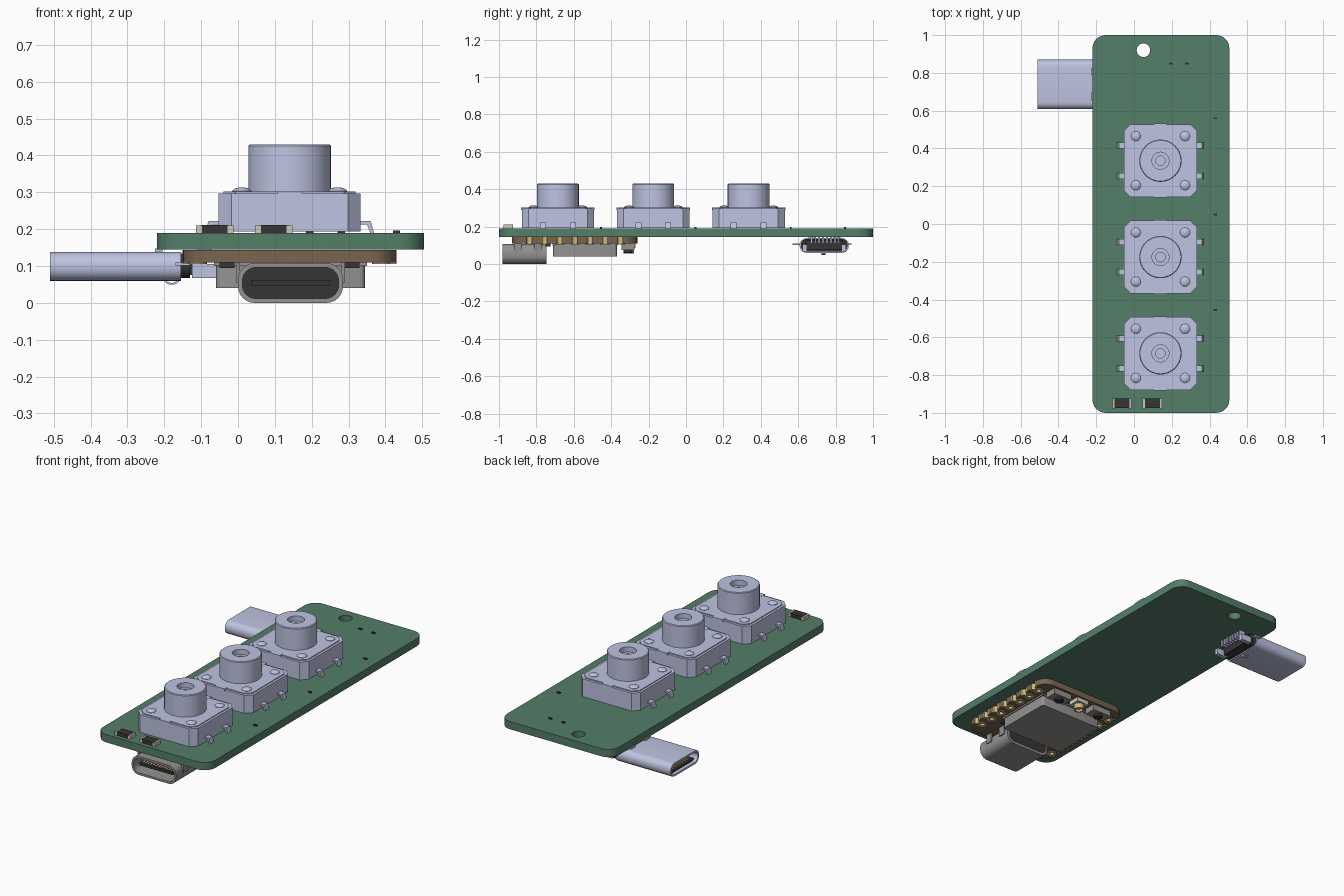
import bpy, bmesh
from math import pi, sin, cos
from mathutils import Vector
from mathutils.geometry import tessellate_polygon

if "Cube" in bpy.data.objects:
    bpy.data.objects.remove(bpy.data.objects["Cube"])


def material(name, r, g, b):
    m = bpy.data.materials.new(name)
    m.diffuse_color = (r, g, b, 1)
    m.use_nodes = True
    m.node_tree.nodes["Principled BSDF"].inputs["Base Color"].default_value = m.diffuse_color
    return m


GREEN = material("board_green", 0.09, 0.21, 0.14)
BROWN = material("board_brown", 0.19, 0.13, 0.08)
LAV = material("pale_plastic", 0.52, 0.55, 0.75)
DARK = material("dark_plastic", 0.035, 0.035, 0.035)
GOLD = material("gold", 0.65, 0.5, 0.22)
TIN = material("tin", 0.62, 0.6, 0.48)
STEEL = material("steel", 0.3, 0.29, 0.28)


def arc(cx, cy, r, a0, a1, n):
    return [(cx + r * cos(a0 + (a1 - a0) * i / n), cy + r * sin(a0 + (a1 - a0) * i / n))
            for i in range(n + 1)]


def circle(cx, cy, r, n=24):
    return arc(cx, cy, r, 0, 2 * pi, n)[:-1]


def rrect(x0, x1, y0, y1, r, n=6):
    return [p for k, (x, y) in enumerate([(x1 - r, y1 - r), (x0 + r, y1 - r),
                                          (x0 + r, y0 + r), (x1 - r, y0 + r)])
            for p in arc(x, y, r, k * pi / 2, (k + 1) * pi / 2, n)]


# extrude an outline (first loop) with optional holes along an axis
def prism(bm, loops, w0, w1, axis="z"):
    place = {"z": lambda u, v, w: (u, v, w), "y": lambda u, v, w: (u, w, v),
             "x": lambda u, v, w: (w, u, v)}[axis]
    flat = [p for l in loops for p in l]
    a = [bm.verts.new(place(u, v, w0)) for u, v in flat]
    b = [bm.verts.new(place(u, v, w1)) for u, v in flat]
    if len(loops) == 1:
        tris = [range(len(flat))]
    else:
        tris = tessellate_polygon([[Vector((u, v, 0)) for u, v in l] for l in loops])
    for ring in (a, b):
        for t in tris:
            bm.faces.new([ring[i] for i in t])
    start = 0
    for l in loops:
        for i in range(len(l)):
            p, q = start + i, start + (i + 1) % len(l)
            bm.faces.new((a[p], a[q], b[q], b[p]))
        start += len(l)


def box(bm, x0, x1, y0, y1, z0, z1):
    prism(bm, [[(x0, y0), (x1, y0), (x1, y1), (x0, y1)]], z0, z1)


# revolve a closed-off profile of (radius, z) about a vertical line
def lathe(bm, profile, cx, cy, n=40):
    rings = [[bm.verts.new((x, y, z)) for x, y in circle(cx, cy, r, n)] for r, z in profile]
    for a, b in zip(rings, rings[1:]):
        for i in range(n):
            bm.faces.new((a[i], a[(i + 1) % n], b[(i + 1) % n], b[i]))
    bm.faces.new(rings[0])
    bm.faces.new(rings[-1])


def finish(bm, name, mat):
    bmesh.ops.recalc_face_normals(bm, faces=bm.faces)
    me = bpy.data.meshes.new(name)
    bm.to_mesh(me)
    bm.free()
    ob = bpy.data.objects.new(name, me)
    bpy.context.collection.objects.link(ob)
    if mat:
        me.materials.append(mat)
    bpy.ops.object.select_all(action="DESELECT")
    ob.select_set(True)
    bpy.context.view_layer.objects.active = ob
    bpy.ops.object.shade_smooth_by_angle(angle=0.6)


def solid(name, mat, loops, w0, w1, axis="z"):
    bm = bmesh.new()
    prism(bm, loops, w0, w1, axis)
    finish(bm, name, mat)


def boxes(name, mat, items):
    bm = bmesh.new()
    for it in items:
        box(bm, *it)
    finish(bm, name, mat)


# main board with mounting hole and small marker pads
solid("main_board", GREEN, [rrect(-0.22, 0.505, -1, 1, 0.07), circle(0.05, 0.92, 0.036)], 0.145, 0.19)
boxes("marker_pads", DARK, [(x - 0.01, x + 0.01, y - 0.005, y + 0.005, 0.185, 0.197)
      for x, y in [(0.195, 0.85), (0.28, 0.85), (0.43, 0.56), (0.43, 0.05), (0.43, -0.455)]])


# push-button switches
def switch(name, cx, cy):
    h, c = 0.193, 0.035
    prof = [(h, h - c), (h - c, h), (c - h, h), (-h, h - c), (-h, c - h), (c - h, -h), (h - c, -h), (h, c - h)]
    bm = bmesh.new()
    prism(bm, [[(cx + x, cy + y) for x, y in prof]], 0.193, 0.297)
    prism(bm, [[(cx + x * 0.93, cy + y * 0.93) for x, y in prof]], 0.295, 0.302)
    for s in (-1, 1):
        box(bm, cx - 0.033, cx + 0.033, cy + s * 0.18 - 0.016, cy + s * 0.18 + 0.016, 0.288, 0.303)
        for t in (-1, 1):
            lathe(bm, [(0.026, 0.295), (0.026, 0.304), (0.019, 0.31), (0.008, 0.313)],
                  cx + s * 0.13, cy + t * 0.13, 16)
    finish(bm, name + "_body", LAV)
    bm = bmesh.new()
    lathe(bm, [(0.112, 0.29), (0.112, 0.426), (0.108, 0.43), (0.045, 0.43), (0.045, 0.4),
               (0.025, 0.4), (0.025, 0.385)], cx, cy)
    finish(bm, name + "_plunger", LAV)
    bm = bmesh.new()
    leg = [(0.185, 0.213), (0.21, 0.213), (0.22, 0.187), (0.23, 0.187), (0.22, 0.222), (0.185, 0.222)]
    for s in (-1, 1):
        for t in (-1, 1):
            prism(bm, [[(cx + s * x, z) for x, z in leg]], cy + t * 0.08 - 0.016, cy + t * 0.08 + 0.016, "y")
    finish(bm, name + "_legs", LAV)


for i, y in enumerate((0.335, -0.175, -0.685)):
    switch(f"switch_{i + 1}", 0.14, y)

# two chip resistors
RX = (-0.063, 0.097)
boxes("resistor_bodies", DARK, [(x - 0.04, x + 0.04, -0.975, -0.925, 0.19, 0.211) for x in RX])
boxes("resistor_ends", TIN, [(x + s * 0.043 - 0.008, x + s * 0.043 + 0.008, -0.976, -0.924, 0.189, 0.21)
      for x in RX for s in (-1, 1)])

# controller module with notched edges and plated holes
MX, MY, HX, HY = 0.14, -0.595, 0.29, 0.335
rows = [MY + (i - 3) * 0.081 for i in range(7)]
outline = arc(MX + HX - 0.07, MY - HY + 0.07, 0.07, -pi / 2, 0, 6)
for y in rows:
    outline += arc(MX + HX, y, 0.015, -pi / 2, -3 * pi / 2, 6)
outline += arc(MX + HX - 0.07, MY + HY - 0.07, 0.07, 0, pi / 2, 6)
outline += [(2 * MX - x, y) for x, y in reversed(outline)]
pads = [(MX + s * 0.25, y, s) for s in (-1, 1) for y in rows]
solid("module_board", BROWN, [outline] + [circle(x, y, 0.014, 12) for x, y, s in pads], 0.109, 0.144)
bm = bmesh.new()
for x, y, s in pads:
    prism(bm, [circle(x, y, 0.026, 16), circle(x, y, 0.013, 12)], 0.105, 0.14)
    e = MX + s * HX
    a = pi / 2 if s > 0 else -pi / 2
    prism(bm, [arc(e, y, 0.024, a, a + pi, 8) + arc(e, y, 0.014, a + pi, a, 8)], 0.106, 0.144)
finish(bm, "module_pads", GOLD)

# metal shield under the module
solid("shield_can", STEEL, [rrect(-0.06, 0.345, -0.71, -0.37, 0.015, 3)], 0.041, 0.112)
boxes("shield_rim", STEEL, [(-0.065, 0.35, -0.715, -0.365, 0.1, 0.11)])

# tiny module buttons and antenna socket
boxes("module_button_bodies", STEEL, [(x - 0.06, x + 0.06, -0.345, -0.275, 0.075, 0.112) for x in (0.0, 0.28)])
bm = bmesh.new()
for x in (0.0, 0.28):
    lathe(bm, [(0.025, 0.08), (0.025, 0.062), (0.02, 0.058)], x, -0.31, 20)
finish(bm, "module_button_knobs", DARK)
boxes("antenna_socket_base", TIN, [(0.1, 0.18, -0.34, -0.27, 0.085, 0.112)])
bm = bmesh.new()
lathe(bm, [(0.028, 0.09), (0.028, 0.055), (0.02, 0.055), (0.02, 0.08), (0.007, 0.08), (0.007, 0.06)], 0.14, -0.305, 24)
finish(bm, "antenna_socket", GOLD)
boxes("module_small_chips", DARK, [(x - 0.02, x + 0.02, -0.75, -0.725, 0.095, 0.112) for x in (-0.03, 0.31)])

# port shell at the front, open towards -y
solid("port_shell", STEEL, [rrect(0, 0.285, 0, 0.108, 0.045), rrect(0.012, 0.273, 0.012, 0.096, 0.036)],
      -0.98, -0.745, "y")
solid("port_back", DARK, [rrect(0.008, 0.277, 0.008, 0.1, 0.038)], -0.79, -0.75, "y")
boxes("port_tongue", DARK, [(0.035, 0.25, -0.96, -0.77, 0.046, 0.062)])
boxes("port_contacts", GOLD, [(0.05 + i * 0.0168 - 0.004, 0.05 + i * 0.0168 + 0.004, -0.95, -0.8, 0.044, 0.064)
      for i in range(12)])
boxes("port_tabs", STEEL, [(x - 0.006, x + 0.006, y - 0.02, y + 0.02, 0.055, 0.125)
      for x in (0.0, 0.285) for y in (-0.9, -0.79)])

# plug at the side, open towards -x
solid("plug_shell", LAV, [rrect(0.608, 0.87, 0.06, 0.138, 0.036), rrect(0.618, 0.86, 0.07, 0.128, 0.028)],
      -0.51, -0.155, "x")
solid("plug_housing", DARK, [rrect(0.615, 0.863, 0.067, 0.134, 0.03)], -0.24, -0.13, "x")
boxes("plug_liner", DARK, [(-0.49, -0.2, 0.625, 0.853, z, z + 0.01) for z in (0.071, 0.117)])
boxes("plug_contacts", GOLD, [(-0.48, -0.2, 0.66 + i * 0.022, 0.668 + i * 0.022, z, z + 0.006)
      for i in range(8) for z in (0.081, 0.111)])
boxes("plug_carrier", DARK, [(-0.135, -0.105, 0.64, 0.84, 0.075, 0.125)])
boxes("plug_leads", LAV, [(-0.125, -0.06, y - 0.012, y + 0.012, 0.068, 0.105) for y in (0.635, 0.843)]
      + [(-0.11, -0.07, 0.665 + i * 0.021, 0.675 + i * 0.021, 0.11, 0.147) for i in range(8)])
boxes("plug_side_tabs", LAV, [(-0.17, -0.13, y - 0.02, y + 0.02, 0.102, 0.11) for y in (0.59, 0.865)]
      + [(-0.225, -0.205, y - 0.02, y + 0.02, 0.12, 0.148) for y in (0.675, 0.805)])
solid("plug_spring", LAV, [arc(-0.18, 0.075, 0.026, -pi, 0, 10) + arc(-0.18, 0.075, 0.021, 0, -pi, 10)],
      0.725, 0.745, "y")
